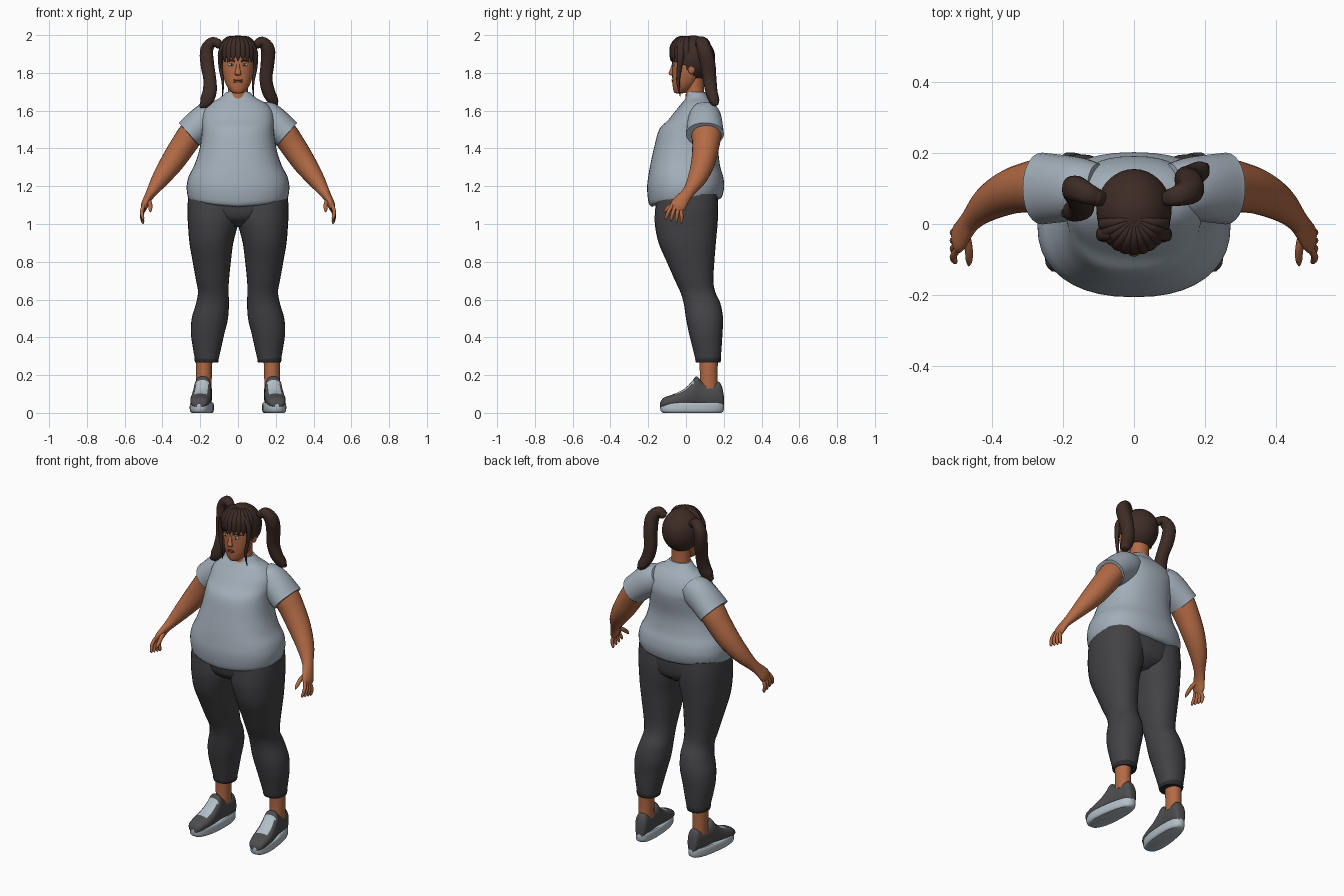
import bpy, bmesh, math
from mathutils import Vector, Matrix


def material(name, rgb):
    m = bpy.data.materials.new(name)
    m.diffuse_color = (*rgb, 1)
    return m


SKIN = material("warm skin", (.45, .145, .06))
HAIR = material("dark brown hair", (.047, .025, .019))
SHIRT = material("blue grey cotton", (.36, .42, .48))
PANTS = material("charcoal cloth", (.055, .053, .058))
CUFF = material("dark cuff", (.025, .024, .026))
SHOE = material("shoe grey", (.075, .075, .08))
WHITE = material("pale rubber", (.45, .52, .57))
LIPS = material("lip brown", (.24, .065, .035))


def smooth_rows(rows, sub):
    """Catmull-Rom interpolation of (x, y, z, a, b) rows."""
    out = []
    for i in range(len(rows) - 1):
        p0, p1 = rows[max(i - 1, 0)], rows[i]
        p2, p3 = rows[i + 1], rows[min(i + 2, len(rows) - 1)]
        for k in range(sub):
            t = k / sub
            out.append([.5 * (2 * q1 + (q2 - q0) * t + (2 * q0 - 5 * q1 + 4 * q2 - q3) * t * t
                              + (3 * q1 - q0 - 3 * q2 + q3) * t ** 3)
                        for q0, q1, q2, q3 in zip(p0, p1, p2, p3)])
    out.append(list(rows[-1]))
    return out


def loft(name, rows, mat, mode="path", seg=24, n=2.0, sub=4, s=1, ref=(0, 1, 0)):
    """Skin rings along rows; mode z/y keeps rings flat, path follows the curve."""
    rows = smooth_rows(rows, sub)
    pts = [Vector((r[0] * s, r[1], r[2])) for r in rows]
    bm = bmesh.new()
    rings = []
    for i, r in enumerate(rows):
        if mode == "z":
            a, b = Vector((1, 0, 0)), Vector((0, 1, 0))
        elif mode == "y":
            a, b = Vector((1, 0, 0)), Vector((0, 0, 1))
        else:
            t = (pts[min(i + 1, len(pts) - 1)] - pts[max(i - 1, 0)]).normalized()
            a = t.cross(Vector(ref)).normalized()
            b = a.cross(t)
        ring = []
        for k in range(seg):
            w = 2 * math.pi * k / seg
            c, d = math.cos(w), math.sin(w)
            c = math.copysign(abs(c) ** (2 / n), c)
            d = math.copysign(abs(d) ** (2 / n), d)
            ring.append(bm.verts.new(pts[i] + a * c * max(r[3], .001) + b * d * max(r[4], .001)))
        rings.append(ring)
    for p, q in zip(rings, rings[1:]):
        for k in range(seg):
            bm.faces.new((p[k], p[(k + 1) % seg], q[(k + 1) % seg], q[k]))
    bm.faces.new(rings[0])
    bm.faces.new(rings[-1])
    return finish(name, bm, mat)


def finish(name, bm, mat):
    bmesh.ops.recalc_face_normals(bm, faces=bm.faces)
    me = bpy.data.meshes.new(name)
    bm.to_mesh(me)
    bm.free()
    me.materials.append(mat)
    ob = bpy.data.objects.new(name, me)
    bpy.context.collection.objects.link(ob)
    return ob


def ball(name, loc, size, mat, keep=None, seg=20):
    bm = bmesh.new()
    bmesh.ops.create_uvsphere(bm, u_segments=seg, v_segments=seg * 3 // 4, radius=1)
    bmesh.ops.transform(bm, matrix=Matrix.Translation(loc) @ Matrix.Diagonal((*size, 1)), verts=bm.verts)
    if keep:
        drop = [f for f in bm.faces if not keep(f.calc_center_median())]
        bmesh.ops.delete(bm, geom=drop, context="FACES")
    return finish(name, bm, mat)


# Shirt body: height, half width, front y, back y
body = [(1.11, .245, -.175, .17), (1.125, .264, -.196, .19), (1.19, .272, -.206, .202),
        (1.25, .262, -.2, .197), (1.31, .232, -.19, .18), (1.4, .203, -.17, .172),
        (1.5, .19, -.142, .188), (1.55, .192, -.095, .19), (1.6, .183, -.055, .175),
        (1.64, .147, -.022, .15), (1.665, .1, -.002, .125), (1.69, .072, .004, .105),
        (1.7, .062, .006, .1)]
shirt = loft("shirt_body", [(0, (f + b) / 2, z, w, (b - f) / 2) for z, w, f, b in body],
             SHIRT, "z", 40, 2.3)
for v in shirt.data.vertices:      # hem dips at the front
    k = max(0, (1.22 - v.co.z) / .11)
    v.co.z += k * (.022 * v.co.y / .2 + .018 * abs(v.co.x) / .27)

# Pelvis
loft("trouser_seat", [(0, .01, .985, .04, .09), (0, .005, 1.03, .2, .15),
                      (0, .003, 1.1, .262, .166), (0, .003, 1.17, .255, .165)], PANTS, "z", 32, 2.2)

# Legs: height, inner x, outer x, front y, back y
leg = [(1.16, .0, .262, -.155, .165), (1.08, -.008, .268, -.163, .17), (1.0, .0, .265, -.165, .167),
       (.9, .025, .257, -.145, .158), (.8, .038, .24, -.102, .15), (.7, .048, .222, -.058, .145),
       (.64, .05, .212, -.03, .155), (.58, .048, .222, -.012, .182), (.5, .053, .245, .0, .196),
       (.42, .072, .249, .016, .193), (.34, .09, .238, .036, .188), (.275, .105, .226, .052, .182)]
fingers = [-1.5, -.5, .5, 1.5]
upper = [(-.137, .025, .055), (-.118, .044, .08), (-.06, .054, .102), (-.01, .053, .127),
         (.03, .049, .165), (.055, .046, .194), (.085, .043, .168), (.13, .042, .156),
         (.17, .038, .166), (.19, .031, .14), (.2, .018, .09)]

for s, side in ((1, "left"), (-1, "right")):
    loft(side + "_trouser_leg", [((i + o) / 2, (f + b) / 2, z, (o - i) / 2, (b - f) / 2)
                                 for z, i, o, f, b in leg], PANTS, "z", 28, 2.2, s=s)
    loft(side + "_cuff", [(.166, .117, .296, .062, .067), (.166, .117, .28, .064, .068),
                          (.166, .117, .266, .06, .064)], CUFF, "z", 28, 2.2, s=s)
    loft(side + "_ankle", [(.178, .12, .31, .044, .052), (.18, .12, .22, .042, .047),
                           (.18, .12, .13, .04, .048)], SKIN, "z", s=s)

    # Shoe, turned slightly outward
    turn = (Matrix.Translation((s * .182, .1, 0)) @ Matrix.Rotation(s * math.radians(6), 4, "Z")
            @ Matrix.Translation((0, -.1, 0)))
    shoe = loft(side + "_shoe_upper", [(0, y, (t + .03) / 2, w, (t - .03) / 2) for y, w, t in upper],
                SHOE, "y", 32, 2.5)
    shoe.data.materials.append(WHITE)
    for f in shoe.data.polygons:
        if -.065 < f.center.y < .04 and abs(f.center.x) < .034 and f.normal.z > .25:
            f.material_index = 1
    sole = loft(side + "_shoe_sole", [(0, .032, 0, .052, .155), (0, .032, .012, .061, .168),
                                      (0, .032, .045, .061, .17), (0, .032, .054, .055, .163)],
                WHITE, "z", 36, 2.6, 3)
    for v in sole.data.vertices:
        v.co.x *= 1 - .8 * max(0, v.co.y)
    for ob in (shoe, sole):
        ob.data.transform(turn)

    # Sleeve and arm
    loft(side + "_sleeve", [(.1, .1, 1.595, .06, .07), (.14, .1, 1.57, .085, .084),
                            (.19, .1, 1.535, .086, .093), (.25, .1, 1.483, .081, .1),
                            (.258, .1, 1.476, .08, .1), (.252, .1, 1.481, .068, .088)],
         SHIRT, sub=3, s=s, n=2.1)
    loft(side + "_arm", [(.2, .105, 1.53, .068, .075), (.245, .108, 1.48, .07, .08),
                         (.29, .105, 1.415, .068, .072), (.35, .09, 1.325, .062, .063),
                         (.41, .058, 1.24, .047, .05), (.455, .015, 1.172, .03, .033),
                         (.478, -.015, 1.135, .022, .036), (.494, -.04, 1.1, .02, .042),
                         (.5, -.052, 1.075, .012, .034)], SKIN, s=s)
    for k in fingers:
        x, y, z = .499, -.05 + k * .015, 1.09 - k * .007
        loft(side + "_finger", [(x, y, z, .01, .01), (x + .01, y - .008 + k * .008, z - .035, .01, .01),
                                (x + .005, y - .015 + k * .012, z - .068, .008, .008),
                                (x + .003, y - .016 + k * .012, z - .078, .003, .003)],
             SKIN, seg=10, sub=3, s=s)
    loft(side + "_thumb", [(.478, -.02, 1.13, .014, .014), (.466, -.065, 1.108, .012, .012),
                           (.464, -.1, 1.08, .01, .01), (.465, -.117, 1.064, .003, .003)],
         SKIN, seg=10, sub=3, s=s, ref=(1, 0, 0))

    # Eye, brow and ear
    ball(side + "_eye", (s * .036, -.066, 1.843), (.016, .006, .007), WHITE)
    ball(side + "_iris", (s * .035, -.07, 1.843), (.006, .004, .006), HAIR, seg=12)
    loft(side + "_brow", [(.016, -.074, 1.86, .003, .004), (.038, -.068, 1.866, .004, .004),
                          (.058, -.052, 1.858, .002, .003)], HAIR, seg=8, s=s, ref=(0, 0, 1))
    ball(side + "_ear", (s * .087, .03, 1.825), (.012, .02, .032), SKIN)

    # Long face-framing lock
    loft(side + "_side_lock", [(.06, -.03, 1.965, .012, .015), (.092, -.028, 1.91, .013, .02),
                               (.093, -.035, 1.83, .01, .014), (.08, -.042, 1.75, .007, .009),
                               (.082, -.03, 1.675, .002, .002)], HAIR, seg=12, s=s)
    ball(side + "_hair_tie", (s * .105, .075, 1.955), (.022, .026, .026), HAIR, seg=14)

# Neck and head
loft("neck", [(0, .05, 1.64, .064, .055), (0, .047, 1.7, .054, .048), (0, .045, 1.8, .056, .05)],
     SKIN, "z")
loft("head", [(0, -.035, 1.692, .018, .018), (0, -.028, 1.7, .036, .036), (0, -.01, 1.735, .062, .061),
              (0, .003, 1.785, .078, .076), (0, .014, 1.85, .086, .087), (0, .02, 1.92, .082, .088),
              (0, .025, 1.97, .05, .055)], SKIN, "z", 32, 2.1)
loft("nose", [(0, -.068, 1.85, .008, .006), (0, -.076, 1.82, .011, .008), (0, -.08, 1.797, .017, .012),
              (0, -.073, 1.785, .011, .006)], SKIN, "z", 14)
for z, h in ((1.762, .005), (1.753, .006)):
    ball("lip", (0, -.068, z), (.026, .008, h), LIPS, seg=14)

# Hair cap with a slanted hairline, open over the face
ball("hair_cap", (0, .038, 1.876), (.106, .117, .122), HAIR,
     lambda c: c.z > max(1.757, 1.90 - (c.y + .06) * 1.15), 36)

# Fringe of tapered locks fanning from the crown
for i in range(-5, 6):
    w = i * math.radians(16)
    dx, dy = math.sin(w), -math.cos(w)
    end = 1.862 - .0012 * i * i + .006 * (i % 2)
    loft("fringe_lock", [(dx * r, .015 + dy * r, z, a, b) for r, z, a, b in
                         ((.012, 1.988, .006, .006), (.055, 1.981, .011, .012),
                          (.086, 1.945, .012, .017), (.094, 1.9, .009, .016),
                          (.094, end, .002, .004))],
         HAIR, seg=10, ref=(math.cos(w), math.sin(w), 0))

# Bunches of hair, each sweeping its own way
loft("left_bunch", [(.09, .07, 1.945, .018, .02), (.125, .08, 1.965, .028, .03),
                    (.158, .095, 1.925, .037, .038), (.156, .115, 1.85, .036, .04),
                    (.148, .125, 1.77, .034, .036), (.162, .135, 1.7, .034, .032),
                    (.19, .152, 1.65, .026, .026), (.207, .165, 1.632, .006, .008)], HAIR, n=2.3)
loft("right_bunch", [(-.09, .07, 1.945, .018, .02), (-.13, .085, 1.965, .026, .03),
                     (-.165, .1, 1.925, .034, .036), (-.163, .09, 1.85, .036, .036),
                     (-.15, .065, 1.77, .034, .032), (-.15, .045, 1.7, .037, .032),
                     (-.172, .035, 1.645, .033, .028), (-.2, .03, 1.62, .008, .01)], HAIR, n=2.3)

# Smooth shading with crisp edges
for ob in bpy.context.collection.objects:
    ob.select_set(True)
    bpy.context.view_layer.objects.active = ob
bpy.ops.object.shade_smooth_by_angle(angle=math.radians(40))
